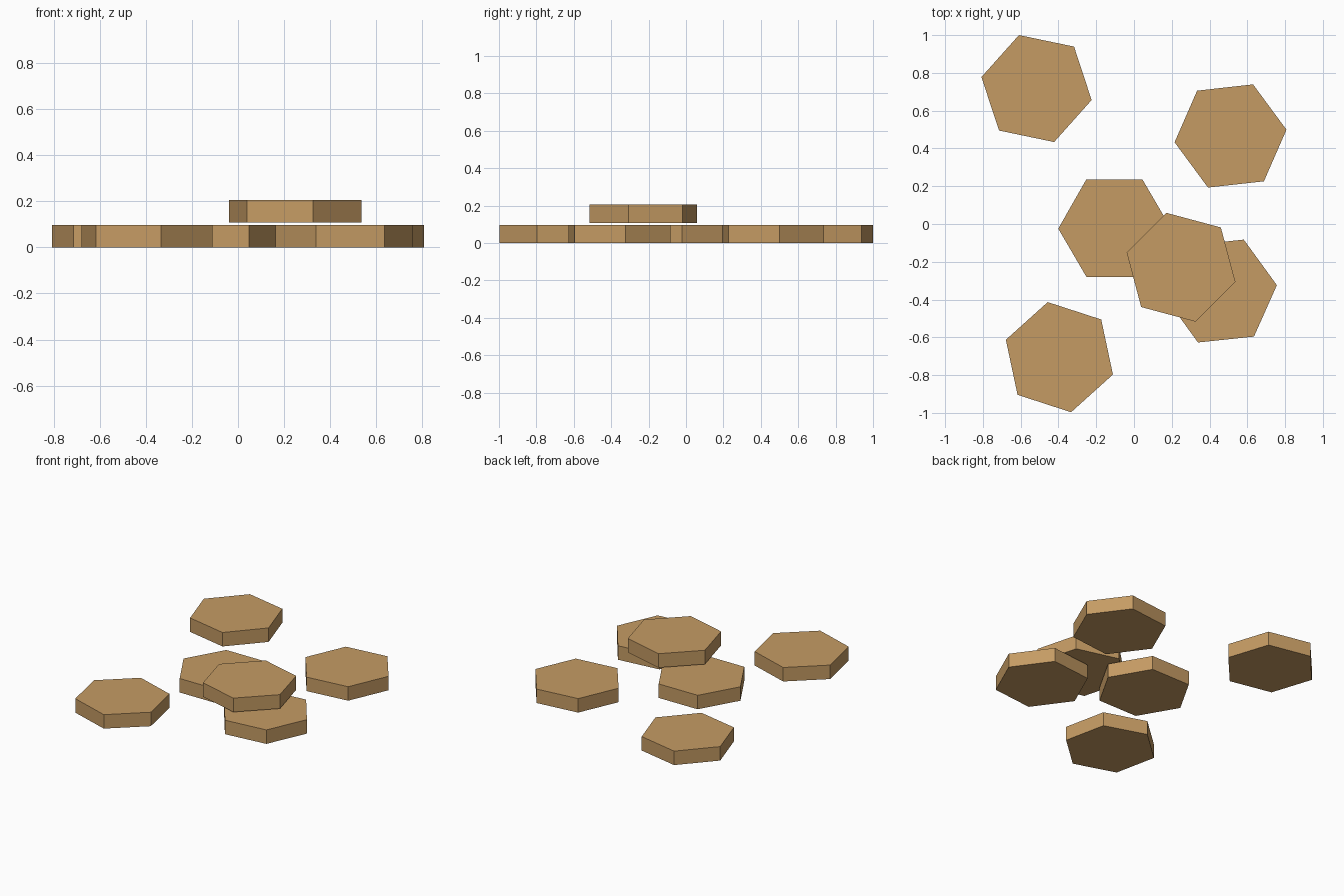
import bpy
import math

if "Cube" in bpy.data.objects:
    bpy.data.objects.remove(bpy.data.objects["Cube"])

R, H = 0.298, 0.097  # tile corner radius and thickness

wood = bpy.data.materials.new("tan wood")
wood.diffuse_color = (0.56, 0.33, 0.127, 1)
wood.use_nodes = True
wood.node_tree.nodes["Principled BSDF"].inputs["Base Color"].default_value = wood.diffuse_color


def tile(name, x, y, angle, z=0.0):
    """Flat hexagonal tile; angle is the direction of one corner in degrees."""
    # Cylinder's first corner points along +y, and the hexagon repeats every 60 degrees
    bpy.ops.mesh.primitive_cylinder_add(
        vertices=6, radius=R, depth=H, location=(x, y, z + H / 2),
        rotation=(0, 0, math.radians(angle - 90)))
    ob = bpy.context.object
    ob.name = name
    ob.data.materials.append(wood)


# Five tiles lying on the ground
tile("back_left_tile", -0.516, 0.717, 48.2)
tile("back_right_tile", 0.511, 0.466, 6.4)
tile("middle_tile", -0.103, -0.023, 0.3)
tile("front_right_tile", 0.460, -0.355, 6)
tile("front_left_tile", -0.395, -0.705, 42)

# One tile resting on top of the middle pair
tile("upper_tile", 0.249, -0.229, 45, z=0.108)
